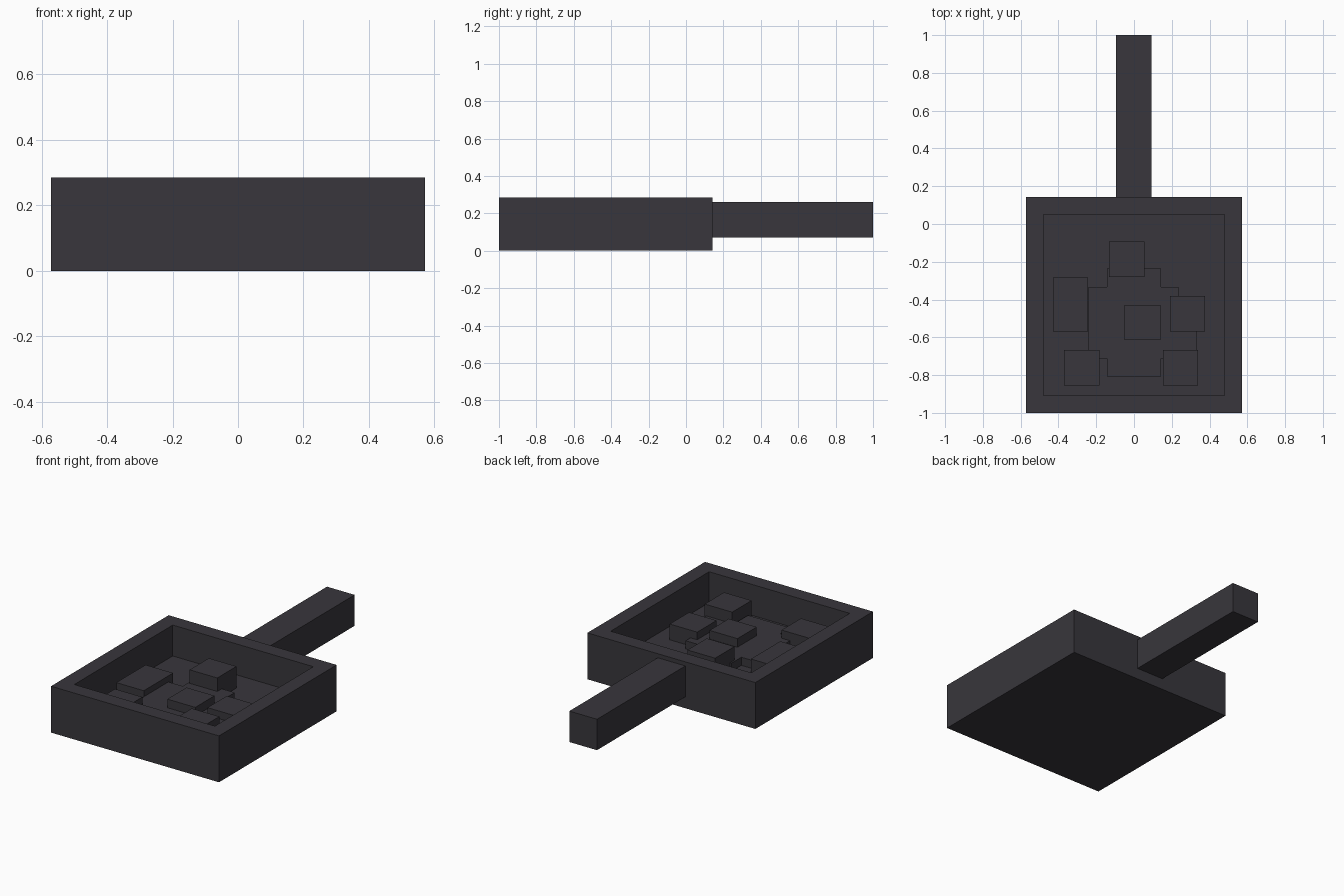
import bpy, bmesh

if "Cube" in bpy.data.objects:
    bpy.data.objects.remove(bpy.data.objects["Cube"])

iron = bpy.data.materials.new("dark_iron")
iron.diffuse_color = (0.040, 0.037, 0.045, 1)
iron.use_nodes = True
iron.node_tree.nodes["Principled BSDF"].inputs["Base Color"].default_value = iron.diffuse_color


def finish(name, bm):
    bmesh.ops.recalc_face_normals(bm, faces=bm.faces)
    mesh = bpy.data.meshes.new(name)
    bm.to_mesh(mesh)
    bm.free()
    mesh.materials.append(iron)
    obj = bpy.data.objects.new(name, mesh)
    bpy.context.collection.objects.link(obj)
    return obj


def box_bm(x0, x1, y0, y1, z0, z1):
    bm = bmesh.new()
    bmesh.ops.create_cube(bm, size=1)
    for v in bm.verts:
        v.co.x = x1 if v.co.x > 0 else x0
        v.co.y = y1 if v.co.y > 0 else y0
        v.co.z = z1 if v.co.z > 0 else z0
    return bm


def box(name, *bounds):
    return finish(name, box_bm(*bounds))


# Square pan: inset the top face and push it down to the floor
WALL, FLOOR, RIM = 0.093, 0.095, 0.285
bm = box_bm(-0.571, 0.571, -1.0, 0.142, 0, RIM)
bm.normal_update()
top = max(bm.faces, key=lambda f: f.calc_center_median().z)
bmesh.ops.inset_region(bm, faces=[top], thickness=WALL, use_even_offset=True)
cavity = bmesh.ops.extrude_face_region(bm, geom=[top])["geom"]
bmesh.ops.translate(bm, vec=(0, 0, FLOOR - RIM),
                    verts=[g for g in cavity if isinstance(g, bmesh.types.BMVert)])
if top.is_valid:
    bmesh.ops.delete(bm, geom=[top], context='FACES_ONLY')
finish("pan", bm)

# Handle
box("handle", -0.095, 0.093, 0.142, 1.0, 0.07, 0.26)

# Flat stepped slab on the pan floor, extruded from one outline
outline = [(-0.143, -0.807), (0.143, -0.807), (0.143, -0.712), (0.331, -0.712),
           (0.331, -0.43), (0.236, -0.43), (0.236, -0.333), (0.143, -0.333),
           (0.143, -0.236), (-0.143, -0.236), (-0.143, -0.333), (-0.24, -0.333),
           (-0.24, -0.712), (-0.143, -0.712)]
SLAB = 0.145
bm = bmesh.new()
base = bm.faces.new([bm.verts.new((x, y, FLOOR)) for x, y in outline])
lid = bmesh.ops.extrude_face_region(bm, geom=[base])["geom"]
bmesh.ops.translate(bm, vec=(0, 0, SLAB - FLOOR),
                    verts=[g for g in lid if isinstance(g, bmesh.types.BMVert)])
finish("food_slab", bm)

# Centre block on the slab, and chunks around it
box("centre_block", -0.05, 0.14, -0.615, -0.428, SLAB, 0.198)
chunks = [("back_chunk", -0.133, 0.055, -0.28, -0.093, 0.228),
          ("left_chunk", -0.43, -0.243, -0.568, -0.283, 0.18),
          ("right_chunk", 0.19, 0.377, -0.568, -0.38, 0.192),
          ("front_left_chunk", -0.37, -0.183, -0.855, -0.667, 0.195),
          ("front_right_chunk", 0.153, 0.34, -0.855, -0.667, 0.215)]
for name, x0, x1, y0, y1, z1 in chunks:
    box(name, x0, x1, y0, y1, FLOOR, z1)
